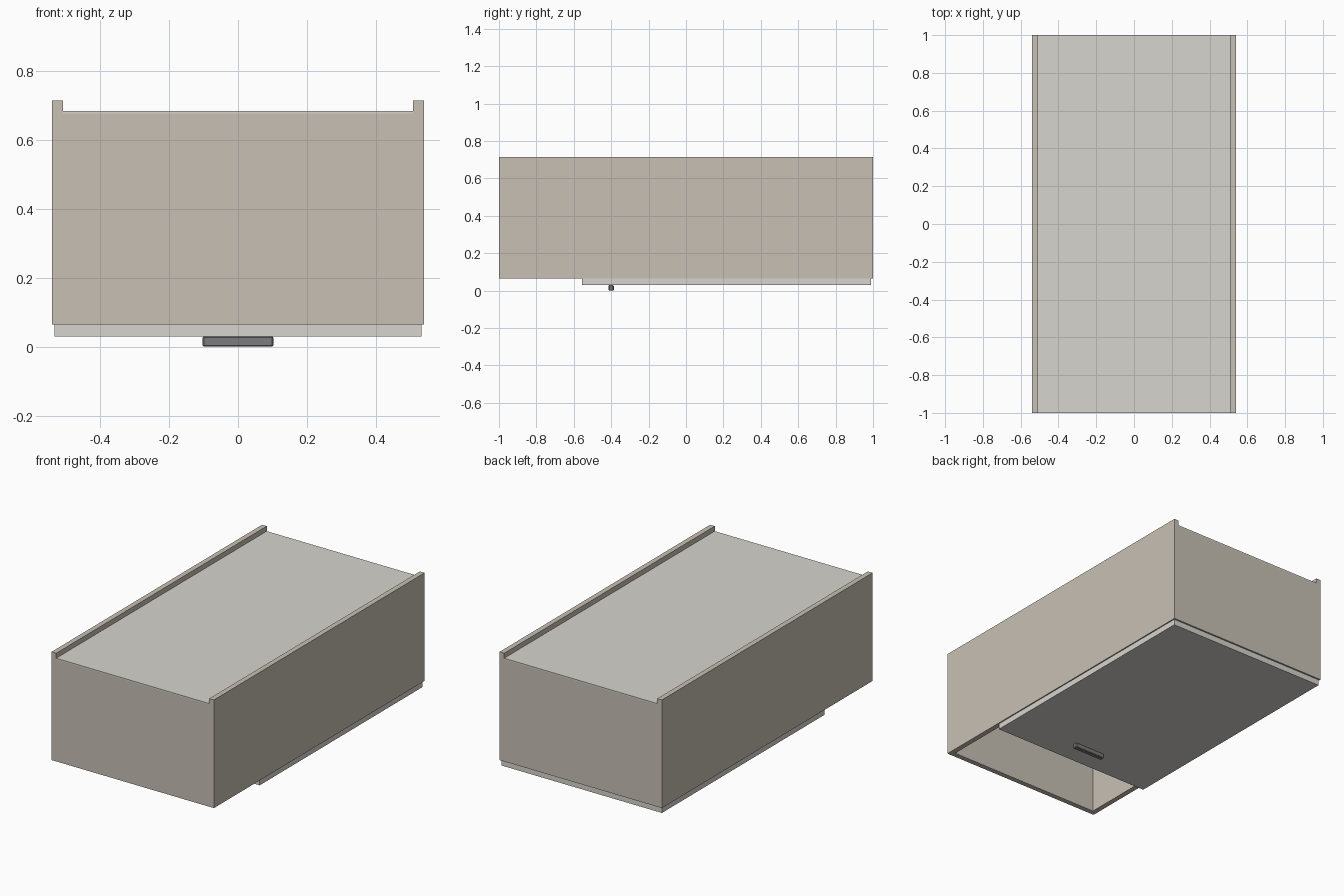
import bpy

if "Cube" in bpy.data.objects:
    bpy.data.objects.remove(bpy.data.objects["Cube"])


def material(name, rgb):
    m = bpy.data.materials.new(name)
    m.diffuse_color = (*rgb, 1)
    m.use_nodes = True
    m.node_tree.nodes["Principled BSDF"].inputs["Base Color"].default_value = m.diffuse_color
    return m


def box(name, x, y, z, mat, bevel=0):
    """Box from (min, max) ranges on each axis."""
    bpy.ops.mesh.primitive_cube_add(size=1)
    o = bpy.context.object
    o.name = name
    o.data.name = name
    for v in o.data.vertices:
        v.co = [lo + (c + 0.5) * (hi - lo) for c, (lo, hi) in zip(v.co, (x, y, z))]
    o.data.materials.append(mat)
    if bevel:
        b = o.modifiers.new("Bevel", "BEVEL")
        b.width = bevel
        b.segments = 1
    return o


body = material("warm_grey", (0.58, 0.53, 0.46))
panel = material("light_grey", (0.67, 0.66, 0.61))
metal = material("dark_grey", (0.2, 0.2, 0.21))

W, T = 0.54, 0.031           # half width, wall thickness
BOTTOM, ROOF, RAIL = 0.065, 0.685, 0.715
INNER = W - T

# Side walls, rising above the roof as rails
for side, s in (("left", -1), ("right", 1)):
    x = sorted((s * INNER, s * W))
    box(side + "_wall", x, (-1, 1), (BOTTOM, RAIL), body)

# End walls between the sides
for end, s in (("front", -1), ("back", 1)):
    y = sorted((s * (1 - T), s))
    box(end + "_wall", (-INNER, INNER), y, (BOTTOM, ROOF - 0.008), body)

# Roof panel between the rails
box("roof_panel", (-INNER, INNER), (-1, 1), (ROOF - 0.008, ROOF), panel)

# Sliding door under the open base, partly open at the front
box("sliding_door", (-0.533, 0.533), (-0.555, 0.99), (0.03, BOTTOM), panel)

# Pull handle on the underside of the door
box("door_handle", (-0.103, 0.103), (-0.414, -0.386), (0, 0.03), metal, bevel=0.004)
